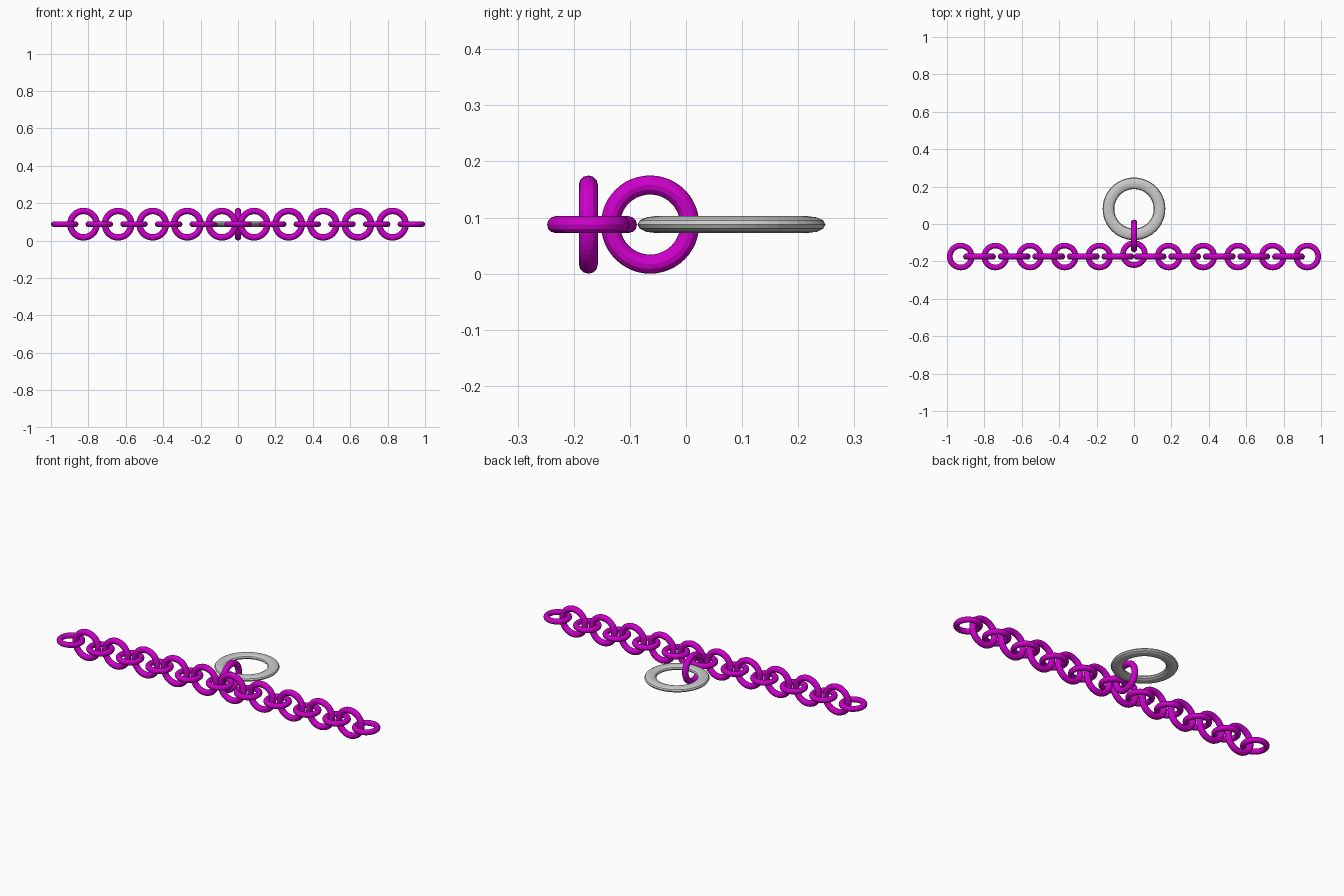
import bpy
from math import pi

if "Cube" in bpy.data.objects:
    bpy.data.objects.remove(bpy.data.objects["Cube"])

CHAIN_Y, Z = -0.174, 0.0875

mat = bpy.data.materials.new("magenta")
mat.diffuse_color = (0.62, 0.0, 0.6, 1)
mat.use_nodes = True
mat.node_tree.nodes["Principled BSDF"].inputs["Base Color"].default_value = mat.diffuse_color


def ring(name, loc, major, minor, rot=(0, 0, 0), zscale=1.0, material=mat):
    bpy.ops.mesh.primitive_torus_add(location=loc, rotation=rot,
                                     major_radius=major, minor_radius=minor,
                                     major_segments=48, minor_segments=12)
    o = bpy.context.object
    o.name = name
    o.scale.z = zscale
    if material:
        o.data.materials.append(material)
    return o


# flat-lying links along the chain; the middle one sits slightly back
for i in range(-5, 6):
    y = CHAIN_Y if i else -0.161
    ring(f"flat_link_{i + 6}", (i * 0.1853, y, Z), 0.0585, 0.015)

# upright links joining the flat ones, mirrored about the middle
for side, label in ((-1, "left"), (1, "right")):
    for i in range(5):
        ring(f"upright_link_{label}_{i + 1}",
             (side * (0.086 + i * 0.185), CHAIN_Y, Z),
             0.0705, 0.017, rot=(pi / 2, 0, 0))

# connector link between the chain and the large ring
ring("connector_link", (0, -0.064, Z), 0.0705, 0.017, rot=(0, pi / 2, 0))

# large flattened grey ring
ring("large_ring", (0, 0.081, Z), 0.1365, 0.031, zscale=0.48, material=None)
